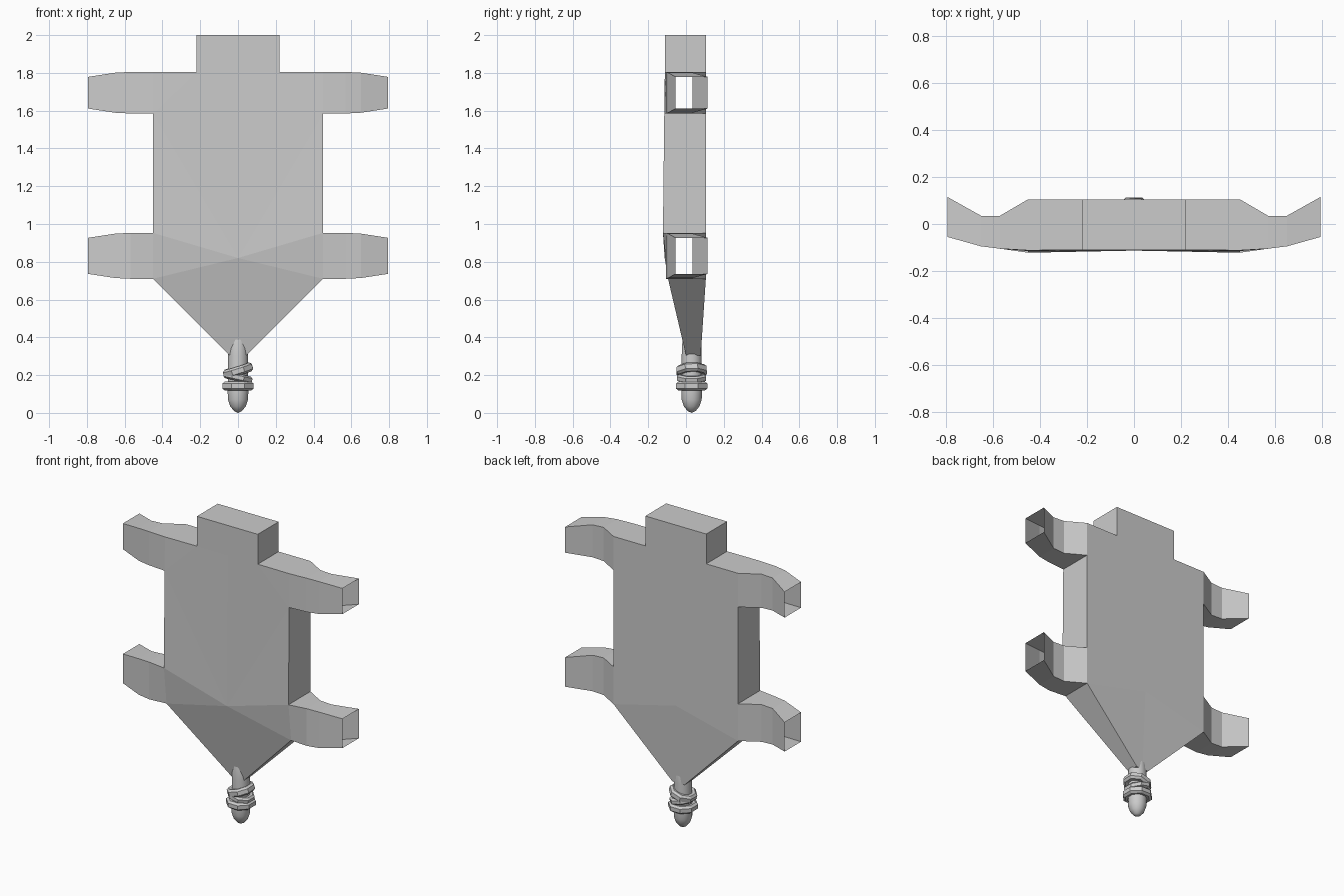
import bpy, bmesh, math
from mathutils import Matrix, Vector

if "Cube" in bpy.data.objects:
    bpy.data.objects.remove(bpy.data.objects["Cube"])


def add_object(name, bm):
    bmesh.ops.recalc_face_normals(bm, faces=bm.faces[:])
    mesh = bpy.data.meshes.new(name)
    bm.to_mesh(mesh)
    bm.free()
    ob = bpy.data.objects.new(name, mesh)
    bpy.context.collection.objects.link(ob)
    return ob


def lathe(name, profile, sides, centre, tilt=(0, 0), closed=False, smooth=False):
    """Revolve an (r, z) profile, tilt it about x and y, move it to centre."""
    bm = bmesh.new()
    pts = [bm.verts.new((r, 0, z)) for r, z in profile]
    n = len(pts)
    edges = [bm.edges.new((pts[i], pts[(i + 1) % n])) for i in range(n if closed else n - 1)]
    bmesh.ops.spin(bm, geom=pts + edges, axis=(0, 0, 1), cent=(0, 0, 0),
                   angle=2 * math.pi, steps=sides, use_duplicate=False)
    bmesh.ops.remove_doubles(bm, verts=bm.verts[:], dist=0.0005)
    rot = Matrix.Rotation(tilt[0], 4, 'X') @ Matrix.Rotation(tilt[1], 4, 'Y')
    turn = Matrix.Rotation(math.pi / sides, 4, 'Z')
    bm.transform(Matrix.Translation(Vector(centre)) @ rot @ turn)
    for f in bm.faces:
        f.smooth = smooth
    return add_object(name, bm)


# Body half: each outline point is x, z, front y, back y
points = {
    "top_mid": (0, 2.0, -.11, .105), "top": (.22, 2.0, -.11, .105),
    "neck_mid": (0, 1.805, -.11, .105), "neck": (.22, 1.805, -.11, .105),
    "shoulder": (.45, 1.805, -.112, .105), "armpit": (.45, 1.585, -.115, .105),
    "hip": (.45, .953, -.122, .105), "thigh": (.45, .71, -.095, .105),
    "belly": (0, .82, -.113, .105),
    "tip": (.045, .305, 0.0, .078), "tip_mid": (0, .30, 0.0, .078),
}
bm = bmesh.new()
F = {k: bm.verts.new((x, yf, z)) for k, (x, z, yf, yb) in points.items()}
B = {k: bm.verts.new((x, yb, z)) for k, (x, z, yf, yb) in points.items()}

# Front and back panels
for panel in ("top_mid top neck neck_mid",
              "neck_mid neck armpit belly", "neck shoulder armpit",
              "armpit hip belly", "belly hip thigh", "belly thigh tip tip_mid"):
    for side in (F, B):
        bm.faces.new([side[k] for k in panel.split()])

# Side walls, leaving the arm openings free
for wall in ("top_mid top", "top neck", "neck shoulder", "armpit hip",
             "thigh tip", "tip tip_mid"):
    a, b = wall.split()
    bm.faces.new((F[a], F[b], B[b], B[a]))

# Hollow open-ended arms: x, front y, back y, trim of the height
sections = [(.57, -.105, .035, 0), (.65, -.095, .035, .004), (.793, -.055, .115, .026)]
for upper, lower in (("shoulder", "armpit"), ("hip", "thigh")):
    z1, z0 = points[upper][1], points[lower][1]
    ring = [F[upper], B[upper], B[lower], F[lower]]
    for x, yf, yb, t in sections:
        new = [bm.verts.new(p) for p in ((x, yf, z1 - t), (x, yb, z1 - t),
                                         (x, yb, z0 + t), (x, yf, z0 + t))]
        for i in range(4):
            j = (i + 1) % 4
            bm.faces.new((ring[i], ring[j], new[j], new[i]))
        ring = new

# Mirror to the other side
bmesh.ops.mirror(bm, geom=bm.verts[:] + bm.edges[:] + bm.faces[:],
                 axis='X', merge_dist=0.0005)
bmesh.ops.remove_doubles(bm, verts=bm.verts[:], dist=0.0005)
add_object("body", bm)

# Stem with rounded bulb at the bottom
lathe("stem", [(0, 0), (.022, .01), (.043, .035), (.055, .07), (.057, .12),
               (.055, .2), (.055, .3), (.05, .4), (.03, .46), (0, .46)],
      12, (0, .03, 0), smooth=True)

# Wrapped binding rings
band = [(.045, -.02), (.075, -.024), (.09, -.013), (.09, .013), (.075, .024), (.045, .02)]
lathe("lower_ring", band, 8, (0, .03, .142), closed=True)
thin = [(r * .92, z * .8) for r, z in band]
lathe("middle_ring", thin, 8, (0, .03, .188), tilt=(0, .22), closed=True)
lathe("upper_ring", [(r * .96, z) for r, z in band], 8, (0, .03, .224),
      tilt=(.04, -.3), closed=True)
